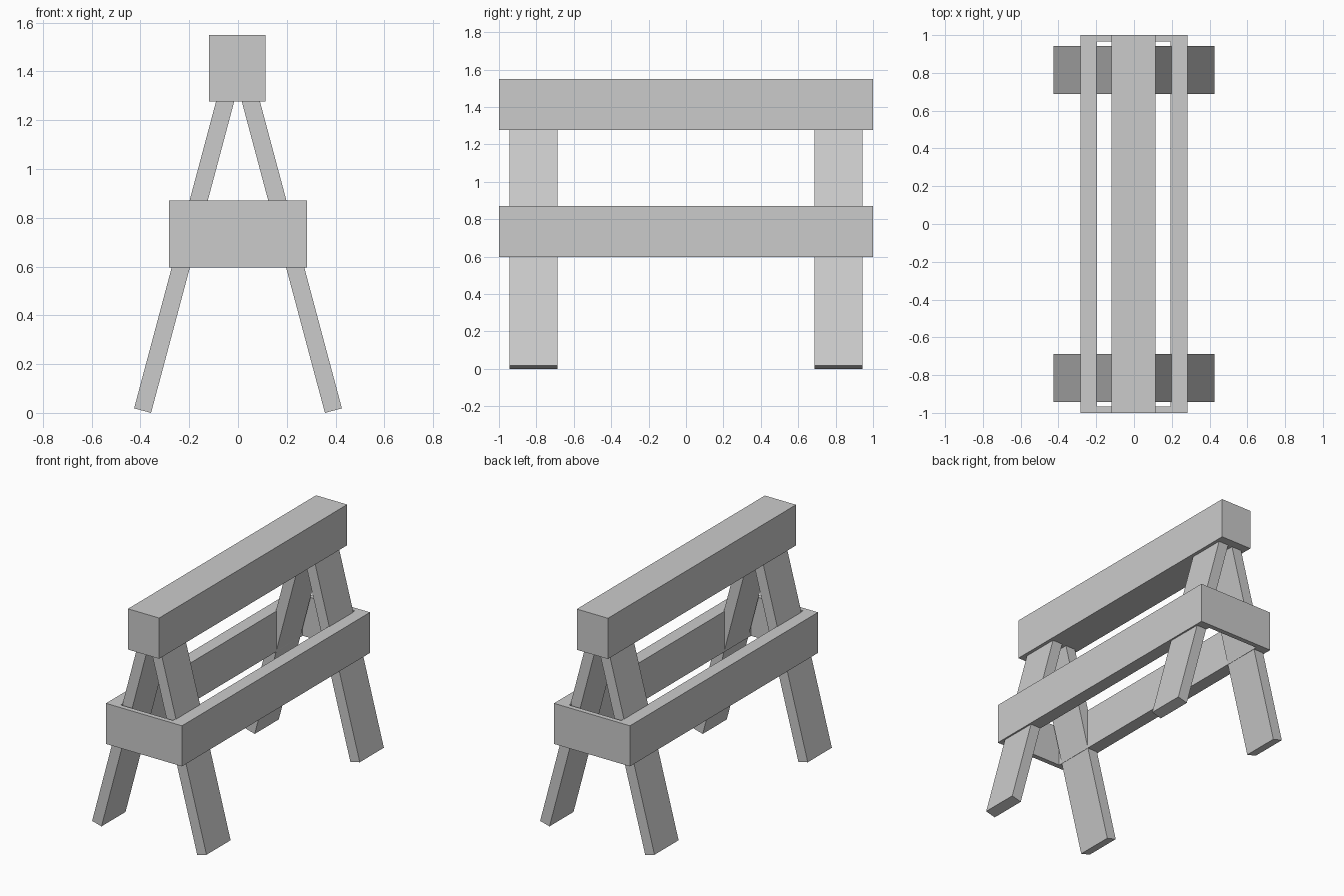
import bpy, math

if "Cube" in bpy.data.objects:
    bpy.data.objects.remove(bpy.data.objects["Cube"])


def prism(name, profile, y0, y1):
    """Extrude an x-z profile from y0 to y1."""
    n = len(profile)
    verts = [(x, y, z) for y in (y0, y1) for x, z in profile]
    faces = [tuple(range(n)), tuple(range(2 * n - 1, n - 1, -1))]
    faces += [(i, i + n, (i + 1) % n + n, (i + 1) % n) for i in range(n)]
    mesh = bpy.data.meshes.new(name)
    mesh.from_pydata(verts, [], faces)
    mesh.update()
    obj = bpy.data.objects.new(name, mesh)
    bpy.context.collection.objects.link(obj)
    return obj


def board(name, x0, x1, y0, y1, z0, z1):
    return prism(name, [(x0, z0), (x1, z0), (x1, z1), (x0, z1)], y0, y1)


# Top beam
board("top_beam", -0.119, 0.113, -1, 1, 1.276, 1.55)

# Rectangular frame around the legs
board("left_rail", -0.283, -0.195, -0.967, 0.967, 0.597, 0.87)
board("right_rail", 0.193, 0.283, -0.967, 0.967, 0.597, 0.87)
board("front_board", -0.283, 0.283, -1, -0.967, 0.597, 0.87)
board("back_board", -0.283, 0.283, 0.967, 1, 0.597, 0.87)

# Four splayed legs, square-cut ends
tilt, thick, length = math.radians(14.95), 0.072, 1.35
s, c = math.sin(tilt), math.cos(tilt)
foot = (0.426 - thick * c, 0.0)
outer = (0.426, thick * s)
profile = [foot, outer,
           (outer[0] - length * s, outer[1] + length * c),
           (foot[0] - length * s, foot[1] + length * c)]
mirrored = [(-x, z) for x, z in reversed(profile)]
for end, y0, y1 in (("front", -0.943, -0.687), ("back", 0.687, 0.943)):
    prism(end + "_right_leg", profile, y0, y1)
    prism(end + "_left_leg", mirrored, y0, y1)
